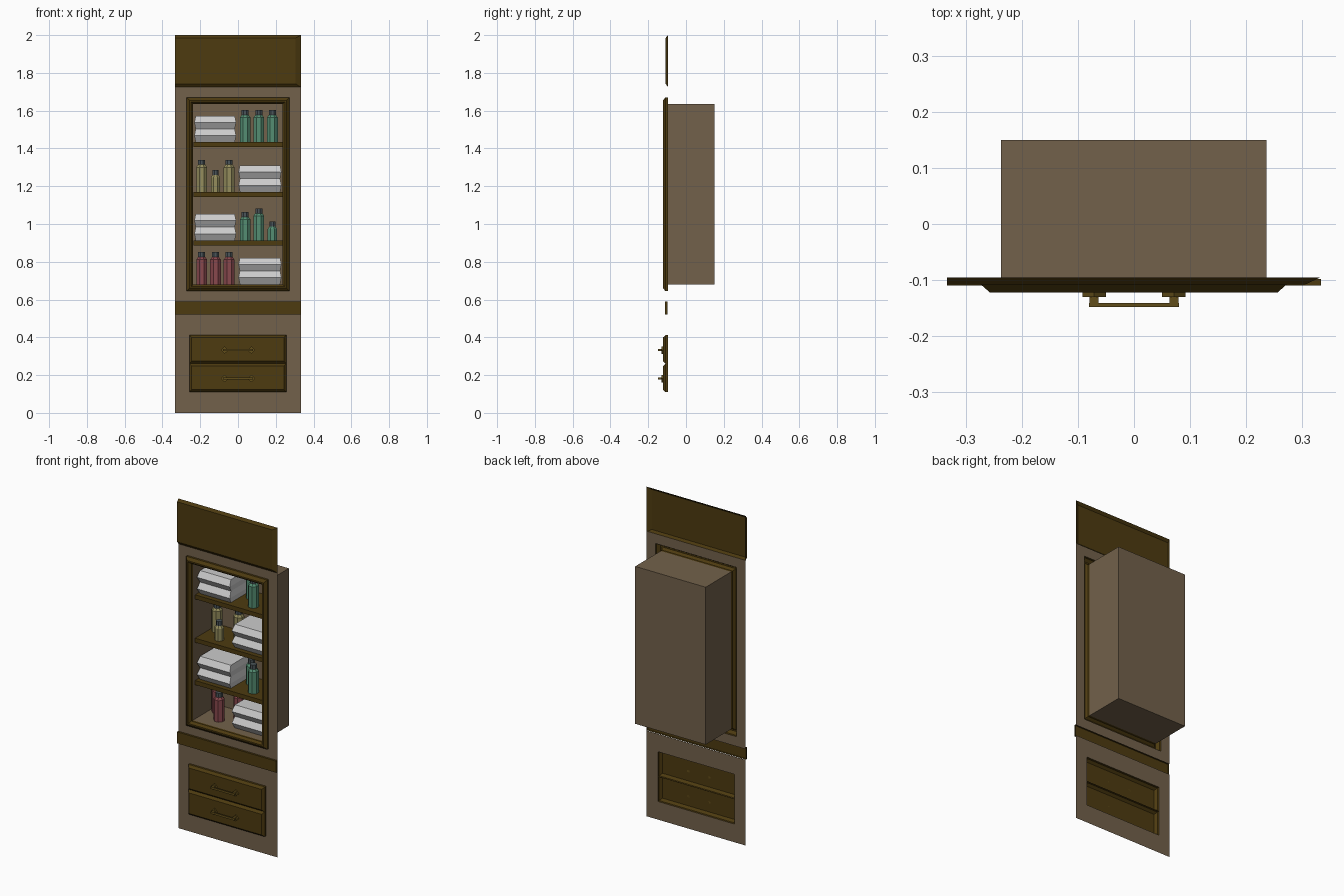
import bpy, bmesh
from math import sin, cos, pi

if "Cube" in bpy.data.objects:
    bpy.data.objects.remove(bpy.data.objects["Cube"])


def material(name, rgb):
    m = bpy.data.materials.new(name)
    m.diffuse_color = (*rgb, 1)
    m.use_nodes = True
    m.node_tree.nodes["Principled BSDF"].inputs["Base Color"].default_value = m.diffuse_color
    return m


WALL = material("light_wood", (0.17, 0.12, 0.07))
WOOD = material("dark_wood", (0.075, 0.043, 0.005))
BRASS = material("brass", (0.12, 0.075, 0.01))
GREEN = material("green_glass", (0.09, 0.27, 0.17))
YELLOW = material("yellow_glass", (0.30, 0.27, 0.11))
RED = material("red_glass", (0.25, 0.065, 0.075))
CAP = material("cap_grey", (0.07, 0.09, 0.10))


def loft(name, loops, mat=None, start=False, end=False):
    """Join equal-length point loops with quads, optionally capping the ends."""
    bm = bmesh.new()
    rings = [[bm.verts.new(p) for p in loop] for loop in loops]
    n = len(rings[0])
    for a, b in zip(rings, rings[1:]):
        for i in range(n):
            j = (i + 1) % n
            bm.faces.new((a[i], a[j], b[j], b[i]))
    if start:
        bm.faces.new(rings[0][::-1])
    if end:
        bm.faces.new(rings[-1])
    me = bpy.data.meshes.new(name)
    bm.to_mesh(me)
    bm.free()
    ob = bpy.data.objects.new(name, me)
    bpy.context.collection.objects.link(ob)
    if mat:
        me.materials.append(mat)
    return ob


def upright(x0, x1, z0, z1, y, d=0):
    """Rectangle facing the front, shrunk by d."""
    x0, x1, z0, z1 = x0 + d, x1 - d, z0 + d, z1 - d
    return [(x0, y, z0), (x1, y, z0), (x1, y, z1), (x0, y, z1)]


def level(x0, x1, y0, y1, z):
    return [(x0, y0, z), (x1, y0, z), (x1, y1, z), (x0, y1, z)]


def polygon(x, y, z, r, n=8):
    return [(x + r * cos(2 * pi * (i + .5) / n), y + r * sin(2 * pi * (i + .5) / n), z)
            for i in range(n)]


def box(name, x0, x1, y0, y1, z0, z1, mat):
    return loft(name, [level(x0, x1, y0, y1, z0), level(x0, x1, y0, y1, z1)], mat, True, True)


BACK, STEP, FRONT = -0.095, -0.108, -0.122
W = 0.333
NICHE = (-0.237, 0.236, 0.68, 1.635)
DRAWERS = (-0.258, 0.256, 0.11, 0.412)

# Flat face panels with openings
loft("lower_panel", [upright(-W, W, 0, 0.52, BACK), upright(*DRAWERS, BACK)], WALL)
loft("upper_panel", [upright(-W, W, 0.585, 1.73, BACK), upright(*NICHE, BACK, -0.036)], WALL)

# Header board, bevelled top, bottom and right
loft("header_board", [upright(-W, W, 1.725, 2.0, BACK),
                      upright(-W, 0.305, 1.742, 1.985, STEP)], WOOD, end=True)

# Middle rail
loft("middle_rail", [upright(-W, W, 0.52, 0.59, -0.098),
                     upright(-W, W, 0.52, 0.59, -0.11)], WOOD, end=True)

# Moulded frame and recess behind it
loft("niche_frame", [upright(*NICHE, y, d) for d, y in
     ((-0.036, BACK), (-0.036, STEP), (-0.02, FRONT), (-0.012, FRONT),
      (0, STEP), (0, BACK))], WOOD)
loft("niche", [upright(*NICHE, BACK), upright(*NICHE, 0.15)], WALL, end=True)

# Shelves
for z in (0.9, 1.157, 1.42):
    box("shelf", -0.2365, 0.2355, -0.073, 0.149, z - 0.013, z + 0.013, WOOD)

# Drawers with bevelled fronts and bar handles
for z0, z1 in ((0.11, 0.261), (0.261, 0.412)):
    r = (DRAWERS[0], DRAWERS[1], z0, z1)
    loft("drawer_front", [upright(*r, BACK), upright(*r, STEP),
                          upright(*r, FRONT, 0.013)], WOOD, end=True)
    zc = (z0 + z1) / 2 - 0.004
    box("handle_bar", -0.08, 0.08, -0.148, -0.141, zc - 0.006, zc + 0.006, BRASS)
    for s in (-1, 1):
        x = s * 0.071
        box("handle_post", x - 0.008, x + 0.008, -0.142, FRONT, zc - 0.006, zc + 0.006, BRASS)
        diamond = [[(x, y, zc - 0.02), (x + 0.021, y, zc), (x, y, zc + 0.02), (x - 0.021, y, zc)]
                   for y in (FRONT, -0.13)]
        loft("handle_rosette", diamond, BRASS, end=True)


# Folded towel stacks
def towels(x0, x1, z):
    for k in range(2):
        b = z + k * 0.07
        loft("folded_towel", [level(x0 + d, x1 - d, -0.065 + 3 * d, 0.12, b + h)
             for d, h in ((0.007, 0), (0, 0.035), (0.007, 0.07))], None, True, True)


# Eight-sided bottles
def bottles(xs, z, heights, mat):
    for x, h, y in zip(xs, heights, (0.075, -0.01, 0.075)):
        r = 0.031 if h > 0.12 else 0.027
        loft("bottle", [polygon(x, y, z + t, q) for t, q in
             ((0, r), (h - 0.04, r), (h - 0.025, r * 0.62))], mat, True, True)
        loft("bottle_cap", [polygon(x, y, z + t, r * 0.65) for t in (h - 0.028, h)],
             CAP, True, True)


LEFT, RIGHT = (-0.192, -0.119, -0.047), (0.038, 0.11, 0.182)
for z, towel_left, mat, hs in (
        (0.681, False, RED, (0.17, 0.17, 0.17)),
        (0.913, True, GREEN, (0.15, 0.17, 0.10)),
        (1.17, False, YELLOW, (0.17, 0.115, 0.17)),
        (1.433, True, GREEN, (0.17, 0.17, 0.17))):
    towels(*((-0.231, -0.01) if towel_left else (0.003, 0.23)), z)
    bottles(RIGHT if towel_left else LEFT, z, hs, mat)
